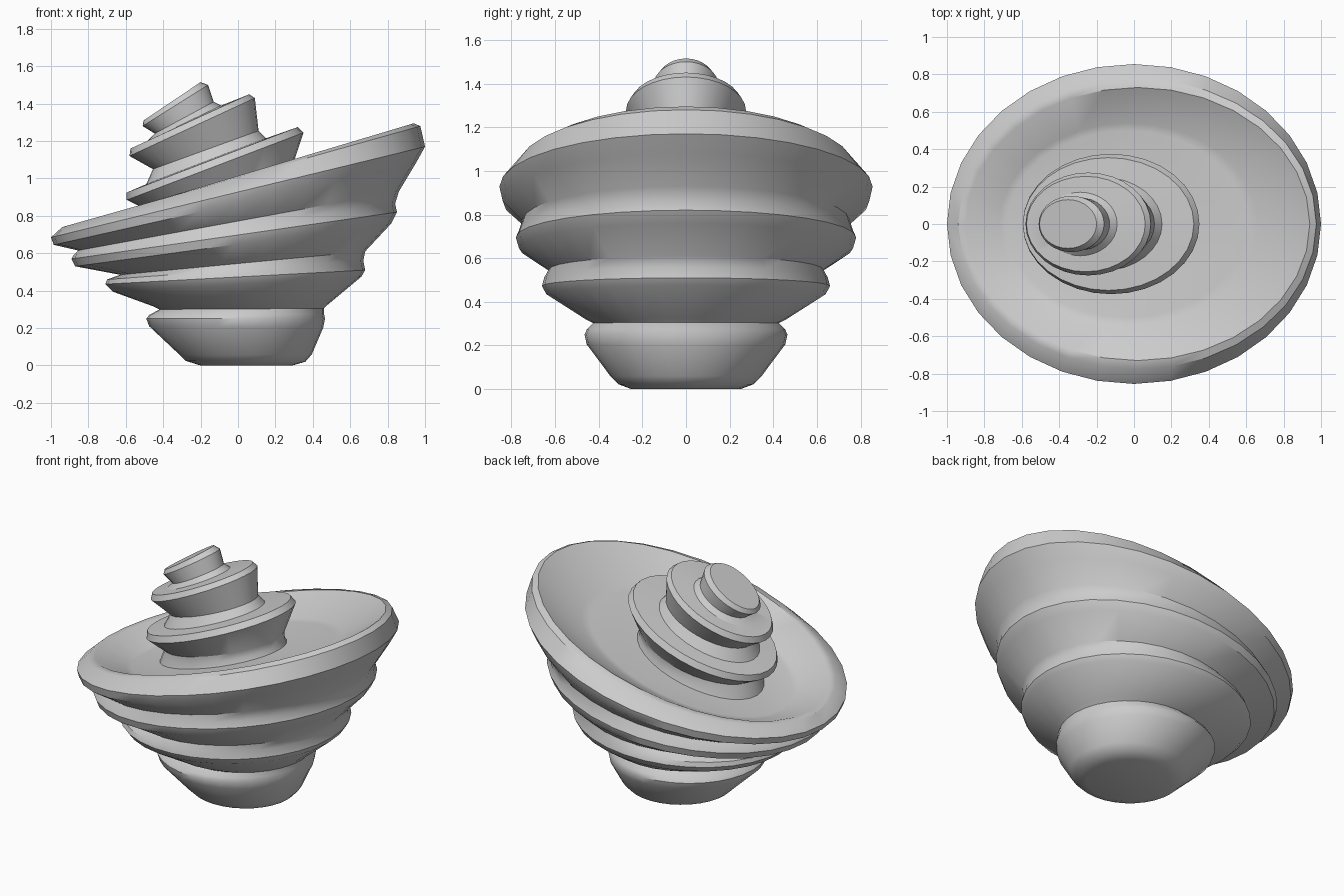
import bpy, bmesh, math

SIDES = 32


def loft(name, rings, angle):
    """Skin tilted ellipses: (left x, left z, right x, right z, half depth)."""
    bm = bmesh.new()
    loops = []
    for xl, zl, xr, zr, ry in rings:
        loop = []
        for i in range(SIDES):
            a = 2 * math.pi * i / SIDES
            t = (1 + math.cos(a)) / 2
            loop.append(bm.verts.new((xl + (xr - xl) * t,
                                      ry * math.sin(a),
                                      zl + (zr - zl) * t)))
        loops.append(loop)
    for lo, hi in zip(loops, loops[1:]):
        for i in range(SIDES):
            j = (i + 1) % SIDES
            bm.faces.new((lo[i], lo[j], hi[j], hi[i]))
    bm.faces.new(loops[0][::-1])
    bm.faces.new(loops[-1])
    bmesh.ops.recalc_face_normals(bm, faces=bm.faces)
    mesh = bpy.data.meshes.new(name)
    bm.to_mesh(mesh)
    bm.free()
    obj = bpy.data.objects.new(name, mesh)
    bpy.context.collection.objects.link(obj)
    bpy.ops.object.select_all(action='DESELECT')
    obj.select_set(True)
    bpy.context.view_layer.objects.active = obj
    bpy.ops.object.shade_smooth_by_angle(angle=math.radians(angle))
    return obj


# Stepped outer bowl, from the foot up over the rim to the inner floor
loft("bowl", [
    (-0.20, 0.00, 0.29, 0.00, 0.25),
    (-0.28, 0.025, 0.36, 0.02, 0.31),
    (-0.31, 0.055, 0.395, 0.06, 0.345),
    (-0.475, 0.21, 0.455, 0.20, 0.455),
    (-0.49, 0.25, 0.465, 0.25, 0.465),
    (-0.475, 0.27, 0.46, 0.275, 0.455),
    (-0.42, 0.30, 0.46, 0.305, 0.425),
    (-0.45, 0.315, 0.48, 0.325, 0.46),
    (-0.67, 0.395, 0.66, 0.475, 0.64),
    (-0.71, 0.435, 0.68, 0.51, 0.66),
    (-0.70, 0.46, 0.67, 0.56, 0.65),
    (-0.63, 0.485, 0.68, 0.61, 0.63),
    (-0.87, 0.53, 0.82, 0.76, 0.765),
    (-0.89, 0.57, 0.85, 0.82, 0.78),
    (-0.88, 0.59, 0.84, 0.865, 0.765),
    (-0.855, 0.615, 0.86, 0.93, 0.75),
    (-0.985, 0.645, 0.95, 1.08, 0.84),
    (-1.00, 0.685, 1.00, 1.17, 0.855),
    (-0.94, 0.74, 0.975, 1.28, 0.775),
    (-0.90, 0.745, 0.94, 1.295, 0.73),
    (-0.72, 0.69, 0.66, 1.095, 0.54),
    (-0.68, 0.69, 0.60, 1.075, 0.50),
], 35)

# Three leaning discs with flared necks, narrowing towards the top
loft("stacked_discs", [
    (-0.52, 0.72, 0.31, 0.97, 0.31),
    (-0.50, 0.78, 0.29, 1.01, 0.29),
    (-0.48, 0.83, 0.285, 1.05, 0.29),
    (-0.595, 0.885, 0.35, 1.245, 0.375),
    (-0.595, 0.925, 0.32, 1.275, 0.355),
    (-0.49, 0.97, 0.15, 1.215, 0.25),
    (-0.455, 1.05, 0.11, 1.255, 0.21),
    (-0.58, 1.12, 0.09, 1.43, 0.275),
    (-0.575, 1.16, 0.06, 1.45, 0.255),
    (-0.485, 1.20, -0.09, 1.39, 0.17),
    (-0.445, 1.24, -0.13, 1.41, 0.14),
    (-0.51, 1.28, -0.16, 1.50, 0.15),
    (-0.505, 1.31, -0.20, 1.515, 0.13),
], 25)
